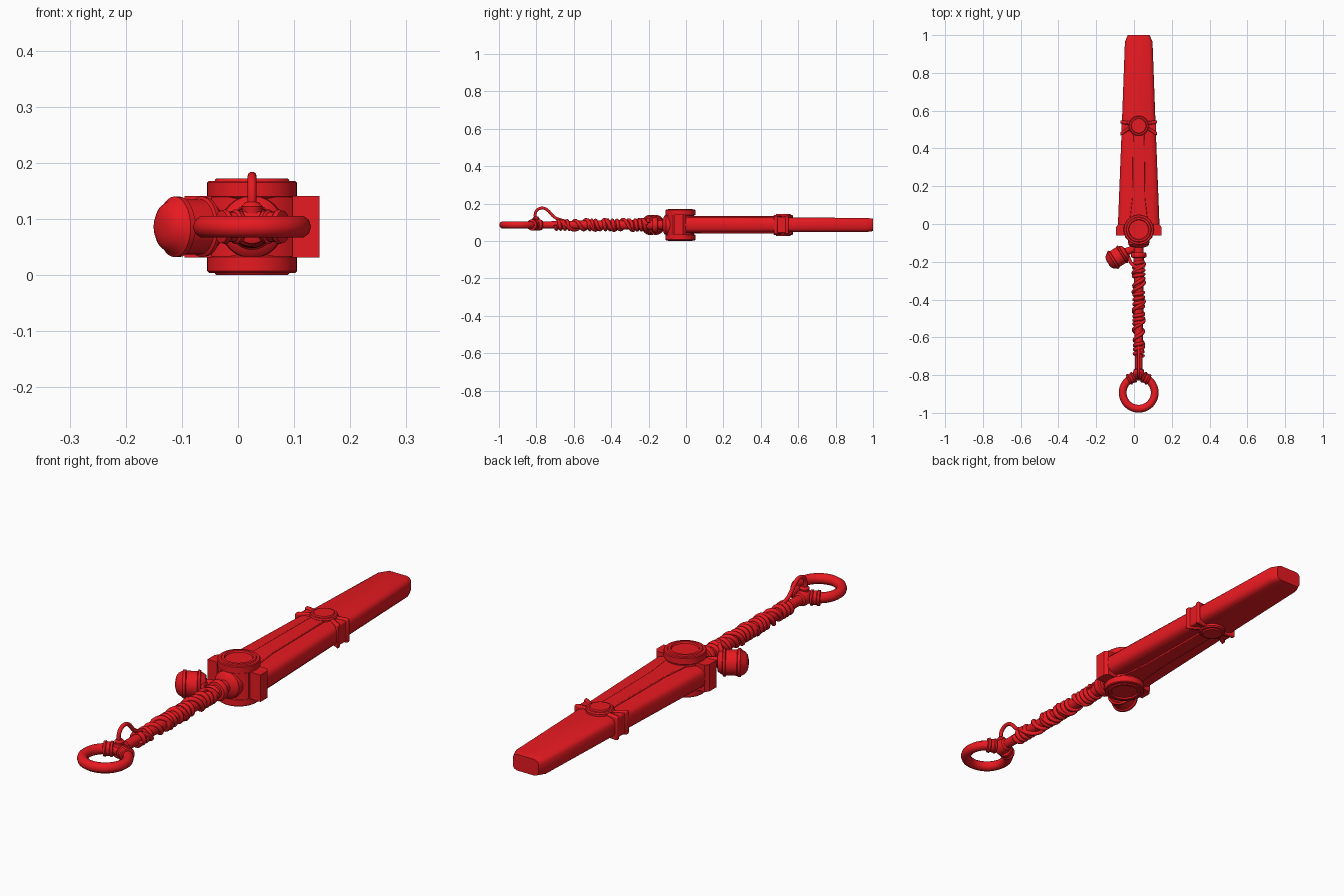
import bpy, bmesh, math
from mathutils import Vector, Matrix

if "Cube" in bpy.data.objects:
    bpy.data.objects.remove(bpy.data.objects["Cube"])

CX, CZ = 0.025, 0.086
red = bpy.data.materials.new("red")
red.diffuse_color = (0.8, 0.01, 0.015, 1)
red.use_nodes = True
red.node_tree.nodes["Principled BSDF"].inputs["Base Color"].default_value = red.diffuse_color


def finish(name, bm, bevel=0.0, angle=35):
    bmesh.ops.recalc_face_normals(bm, faces=bm.faces)
    me = bpy.data.meshes.new(name)
    bm.to_mesh(me)
    bm.free()
    ob = bpy.data.objects.new(name, me)
    bpy.context.collection.objects.link(ob)
    me.materials.append(red)
    if bevel:
        m = ob.modifiers.new("bevel", 'BEVEL')
        m.width, m.segments = bevel, 2
    bpy.ops.object.select_all(action='DESELECT')
    ob.select_set(True)
    bpy.context.view_layer.objects.active = ob
    bpy.ops.object.shade_smooth_by_angle(angle=math.radians(angle))
    return ob


def loft(name, rings, **kw):
    """Skin closed rings of points and cap both ends."""
    bm = bmesh.new()
    rs = [[bm.verts.new(p) for p in r] for r in rings]
    n = len(rs[0])
    for a, b in zip(rs, rs[1:]):
        for i in range(n):
            bm.faces.new((a[i], a[(i + 1) % n], b[(i + 1) % n], b[i]))
    bm.faces.new(rs[0])
    bm.faces.new(rs[-1])
    return finish(name, bm, **kw)


def lathe(name, profile, origin, axis, seg=32):
    """Revolve (distance, radius) pairs about an axis."""
    M = Matrix.Translation(origin) @ Vector(axis).to_track_quat('Z', 'Y').to_matrix().to_4x4()
    rings = [[M @ Vector((r * math.cos(2 * math.pi * i / seg), r * math.sin(2 * math.pi * i / seg), t))
              for i in range(seg)] for t, r in profile]
    return loft(name, rings)


def slab(name, outline, z0, z1, **kw):
    """Extrude a half outline, mirrored about the long axis."""
    pts = outline + [(-x, y) for x, y in reversed(outline)]
    return loft(name, [[(CX + x, y, z) for x, y in pts] for z in (z0, z1)], **kw)


def tube(name, pts, radius, cyclic=False):
    cu = bpy.data.curves.new(name, 'CURVE')
    cu.dimensions = '3D'
    cu.bevel_depth, cu.bevel_resolution, cu.resolution_u = radius, 3, 4
    cu.use_fill_caps = True
    sp = cu.splines.new('NURBS')
    sp.points.add(len(pts) - 1)
    for p, q in zip(sp.points, pts):
        p.co = (*q, 1)
    sp.order_u, sp.use_endpoint_u, sp.use_cyclic_u = 3, not cyclic, cyclic
    cu.materials.append(red)
    ob = bpy.data.objects.new(name, cu)
    bpy.context.collection.objects.link(ob)
    return ob


# Blade: tapered, softened slab with a clipped tip
rings = []
for y, w, t in [(-0.03, 0.111, 0.042), (0.48, 0.091, 0.041), (0.56, 0.088, 0.039),
                (0.965, 0.073, 0.038), (1.0, 0.058, 0.033)]:
    quad = [(w, t * 0.55), (w * 0.9, t * 0.84), (w * 0.7, t), (0.0, t)]
    top = quad + [(-x, z) for x, z in reversed(quad[:-1])]
    sec = top + [(x, -z) for x, z in reversed(top)]
    rings.append([(CX + x, y, CZ + z) for x, z in sec])
loft("blade", rings, angle=40)

# Raised ribs, disc and guard caps on both faces
for s, side in ((1, "upper"), (-1, "lower")):
    slab("centre_plate_" + side, [(0.05, 0.0), (0.034, 0.14), (0.03, 0.5)],
         CZ + s * 0.03, CZ + s * 0.047, bevel=0.003)
    lathe("blade_disc_" + side, [(0, 0.053), (0.048, 0.053), (0.053, 0.049), (0.053, 0.041),
                                 (0.058, 0.038), (0.058, 0.0005)], (CX, 0.52, CZ), (0, 0, s))
    lathe("guard_cap_" + side, [(0.05, 0.074), (0.054, 0.080), (0.079, 0.080), (0.082, 0.077),
                                (0.082, 0.067), (0.086, 0.064), (0.086, 0.054), (0.080, 0.051),
                                (0.080, 0.0005)], (CX, -0.03, CZ), (0, 0, s), 48)

# Angled bands around the blade beside the disc
slab("band_front", [(0, 0.505), (0.05, 0.495), (0.097, 0.467), (0.097, 0.487), (0.05, 0.515), (0, 0.525)],
     CZ - 0.049, CZ + 0.049, bevel=0.006)
slab("band_back", [(0, 0.518), (0.05, 0.524), (0.097, 0.532), (0.097, 0.550), (0.05, 0.544), (0, 0.54)],
     CZ - 0.049, CZ + 0.049, bevel=0.006)
slab("band_middle", [(0.0, 0.485), (0.092, 0.485), (0.092, 0.54), (0.0, 0.54)],
     CZ - 0.043, CZ + 0.043, bevel=0.006)

# Guard: round core and cross block
lathe("guard_core", [(-0.06, 0.074), (0.06, 0.074)], (CX, -0.03, CZ), (0, 0, 1), 48)
slab("guard_block", [(0, -0.062), (0.12, -0.062), (0.12, -0.016), (0.108, 0.0), (0, 0.0)],
     CZ - 0.055, CZ + 0.055)
slab("guard_front_plate", [(0, -0.104), (0.045, -0.096), (0.072, -0.07), (0.072, -0.05), (0, -0.05)],
     CZ - 0.053, CZ + 0.053)

# Handle with collars
lathe("handle", [(0.08, 0.058), (0.108, 0.055), (0.118, 0.046), (0.125, 0.026), (0.15, 0.026),
                 (0.152, 0.038), (0.158, 0.041), (0.172, 0.041), (0.178, 0.037), (0.18, 0.027),
                 (0.24, 0.026), (0.5, 0.024), (0.7, 0.020), (0.765, 0.019), (0.77, 0.026),
                 (0.785, 0.030), (0.815, 0.030), (0.82, 0.02)], (CX, 0, CZ), (0, -1, 0))

# End ring and its two cuffs
R = 0.085
tube("end_ring", [(CX + R * math.cos(a * math.pi / 24), -0.893 + R * math.sin(a * math.pi / 24), CZ)
                  for a in range(48)], 0.0205, True)
for s, side in ((-1, "left"), (1, "right")):
    a = math.radians(90 - s * 27)
    lathe("ring_cuff_" + side, [(-0.02, 0.021), (-0.018, 0.029), (-0.01, 0.031), (-0.006, 0.027),
                                (0.006, 0.027), (0.01, 0.031), (0.018, 0.029), (0.02, 0.021)],
          (CX + R * math.cos(a), -0.893 + R * math.sin(a), CZ), (-math.sin(a), math.cos(a), 0), 24)

# Cord wound unevenly round the grip: (y, total turns, radius)
def cord(name, keys, phase, thick):
    pts = []
    for (y0, t0, r0), (y1, t1, r1) in zip(keys, keys[1:]):
        n = max(2, int(abs(t1 - t0) * 14))
        for i in range(n):
            f = i / n
            a = 2 * math.pi * (t0 + (t1 - t0) * f) + phase
            r = r0 + (r1 - r0) * f
            pts.append((CX + r * math.cos(a), y0 + (y1 - y0) * f, CZ + r * math.sin(a)))
    return pts if name is None else tube(name, pts, thick)


keys = [(-0.2, 0, 0.027), (-0.29, 4, 0.027), (-0.36, 4.8, 0.025), (-0.45, 8.5, 0.026),
        (-0.48, 9, 0.025), (-0.53, 11.5, 0.026), (-0.62, 12.5, 0.023), (-0.70, 16, 0.023)]
cord("grip_cord", keys, 0.4, 0.0095)
cord("grip_cord_loose", [(-0.21, 0, 0.030), (-0.34, 1.3, 0.03), (-0.57, 3.6, 0.028), (-0.69, 4.25, 0.024)],
     0, 0.009)

# Standing loop of cord near the ring
tube("cord_loop", [(CX, y, z) for y, z in
                   [(-0.64, 0.105), (-0.68, 0.115), (-0.71, 0.13), (-0.735, 0.163), (-0.765, 0.18),
                    (-0.80, 0.168), (-0.81, 0.135), (-0.80, 0.10)]], 0.008)
lathe("loop_knot", [(0, 0.017), (0.012, 0.019), (0.02, 0.012)], (CX, -0.802, 0.11), (0, 0, 1), 20)

# Hanging bell-shaped charm with straps
lathe("charm", [(-0.056, 0.022), (-0.054, 0.034), (-0.045, 0.042), (-0.036, 0.046), (-0.034, 0.053),
                (-0.026, 0.054), (-0.023, 0.049), (0.018, 0.049), (0.021, 0.054), (0.031, 0.054),
                (0.034, 0.049), (0.048, 0.041), (0.056, 0.030), (0.060, 0.015)],
      (-0.087, -0.176, CZ), (-0.84, -0.53, 0))
lathe("charm_neck", [(0.0, 0.022), (0.05, 0.018)], (-0.045, -0.15, CZ), (0.9, 0.4, 0), 20)
tube("charm_strap", [(CX + 0.01, -0.255, CZ + 0.028), (0.005, -0.225, CZ + 0.025),
                     (-0.02, -0.205, CZ + 0.015), (-0.035, -0.16, CZ + 0.01)], 0.009)
